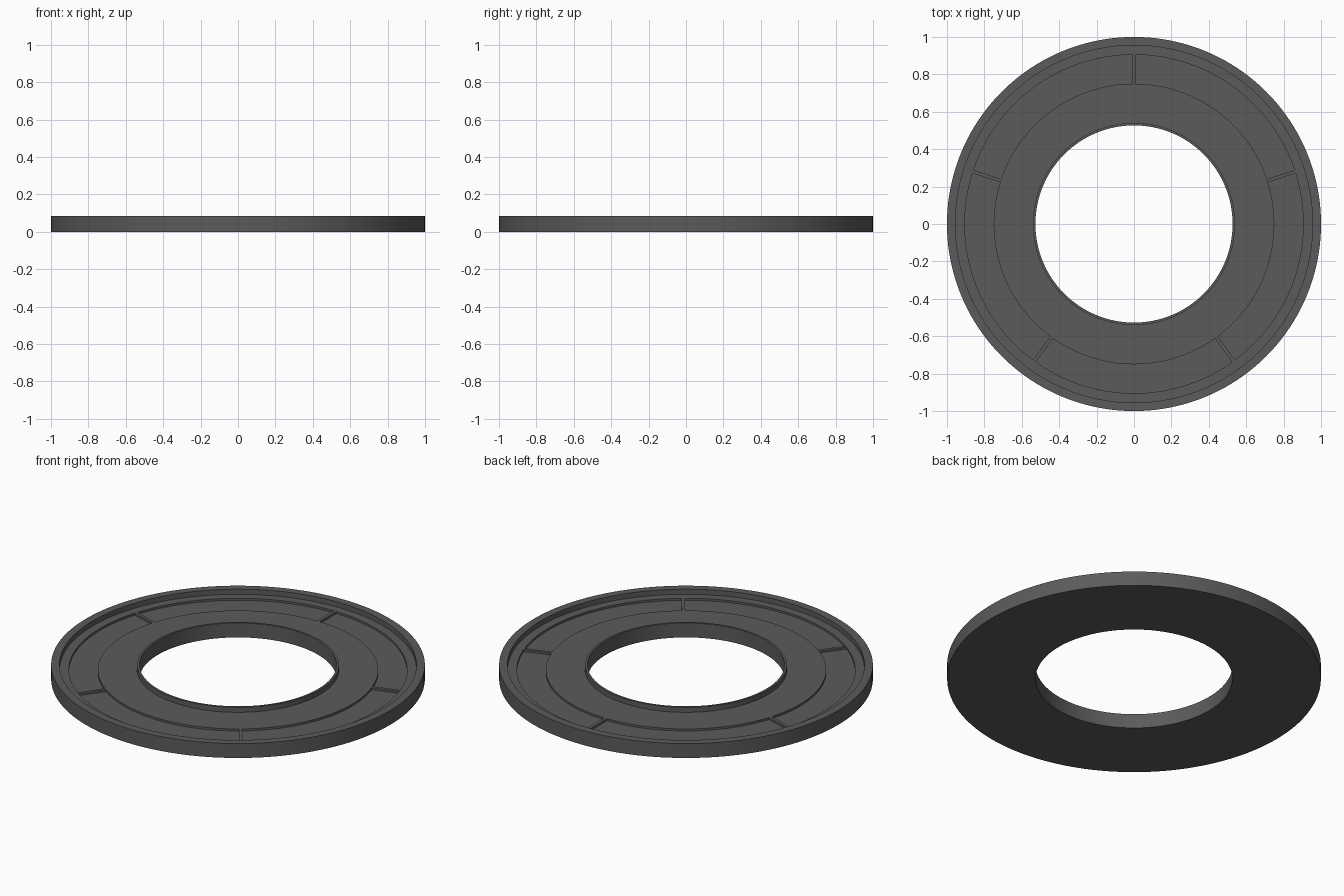
import bpy, bmesh, math
from mathutils import Matrix

if "Cube" in bpy.data.objects:
    bpy.data.objects.remove(bpy.data.objects["Cube"])

SEGMENTS = 160
FLOOR, POCKET, TOP = 0.055, 0.043, 0.085
POCKET_IN, POCKET_OUT = 0.75, 0.905

grey = bpy.data.materials.new("dark grey")
grey.diffuse_color = (0.105, 0.105, 0.105, 1)
grey.use_nodes = True
grey.node_tree.nodes["Principled BSDF"].inputs["Base Color"].default_value = grey.diffuse_color


def make_object(name, bm):
    bmesh.ops.recalc_face_normals(bm, faces=bm.faces)
    mesh = bpy.data.meshes.new(name)
    bm.to_mesh(mesh)
    bm.free()
    obj = bpy.data.objects.new(name, mesh)
    mesh.materials.append(grey)
    bpy.context.collection.objects.link(obj)
    return obj


# Ring body: closed cross-section with rim, inner lip and annular recess
profile = [(0.527, 0), (1, 0), (1, TOP), (0.955, TOP), (0.955, FLOOR),
           (POCKET_OUT, FLOOR), (POCKET_OUT, POCKET), (POCKET_IN, POCKET),
           (POCKET_IN, FLOOR), (0.54, FLOOR), (0.54, TOP), (0.527, TOP)]
bm = bmesh.new()
rings = []
for i in range(SEGMENTS):
    a = 2 * math.pi * i / SEGMENTS
    rings.append([bm.verts.new((r * math.cos(a), r * math.sin(a), z))
                  for r, z in profile])
for i, ring in enumerate(rings):
    after = rings[(i + 1) % SEGMENTS]
    for j in range(len(profile)):
        k = (j + 1) % len(profile)
        bm.faces.new((ring[j], after[j], after[k], ring[k]))
body = make_object("ring_body", bm)
bpy.context.view_layer.objects.active = body
body.select_set(True)
bpy.ops.object.shade_smooth_by_angle(angle=math.radians(30))

# Five radial ribs dividing the recess into pockets
bm = bmesh.new()
length, height = POCKET_OUT - POCKET_IN, FLOOR - POCKET
for n in range(5):
    place = (Matrix.Rotation(math.radians(90 + 72 * n), 4, 'Z')
             @ Matrix.Translation(((POCKET_IN + POCKET_OUT) / 2, 0, POCKET + height / 2))
             @ Matrix.Diagonal((length, 0.018, height, 1)))
    bmesh.ops.create_cube(bm, size=1, matrix=place)
make_object("pocket_ribs", bm)
